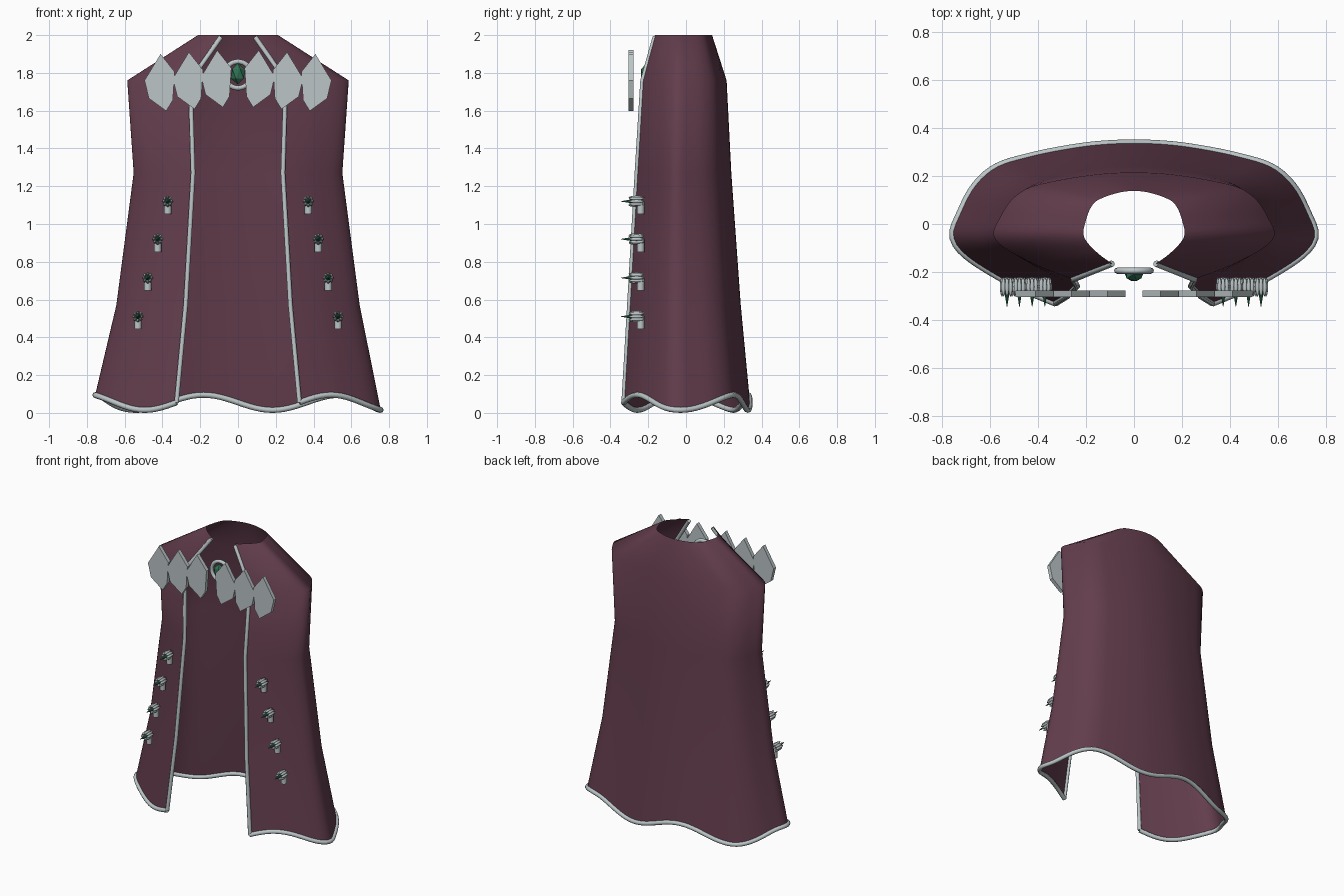
import bpy, bmesh, math
from mathutils import Vector

if "Cube" in bpy.data.objects:
    bpy.data.objects.remove(bpy.data.objects["Cube"])


def material(name, rgb):
    m = bpy.data.materials.new(name)
    m.diffuse_color = (*rgb, 1)
    m.use_nodes = True
    m.node_tree.nodes["Principled BSDF"].inputs["Base Color"].default_value = m.diffuse_color
    return m


CLOTH = material("plum cloth", (0.125, 0.047, 0.074))
SILVER = material("pale silver", (0.50, 0.56, 0.57))
GREEN = material("green gem", (0.03, 0.17, 0.09))


def add_mesh(name, bm, mat, smooth=None):
    me = bpy.data.meshes.new(name)
    bm.to_mesh(me)
    bm.free()
    me.materials.append(mat)
    ob = bpy.data.objects.new(name, me)
    bpy.context.collection.objects.link(ob)
    if smooth:
        bpy.ops.object.select_all(action='DESELECT')
        ob.select_set(True)
        bpy.context.view_layer.objects.active = ob
        bpy.ops.object.shade_smooth_by_angle(angle=math.radians(smooth))
    return ob


def add_tube(name, pts, radius):
    cu = bpy.data.curves.new(name, 'CURVE')
    cu.dimensions = '3D'
    cu.bevel_depth = radius
    cu.bevel_resolution = 2
    cu.use_fill_caps = True
    sp = cu.splines.new('POLY')
    sp.points.add(len(pts) - 1)
    for p, co in zip(sp.points, pts):
        p.co = (*co, 1)
    cu.materials.append(SILVER)
    ob = bpy.data.objects.new(name, cu)
    bpy.context.collection.objects.link(ob)


# Cloak cross-section: right half from front opening to centre back
HALF = [(.43, -1), (.58, -.86), (.74, -.68), (.93, -.40), (1, -.16), (.96, .12),
        (.88, .46), (.76, .70), (.58, .83), (.39, .92), (.2, .98), (0, 1)]
OUTLINE = [Vector(p) for p in HALF] + [Vector((-x, y)) for x, y in HALF[-2::-1]]


def catmull(pts, steps=8):
    out = []
    for i in range(len(pts) - 1):
        a, b = pts[max(i - 1, 0)], pts[i]
        c, d = pts[i + 1], pts[min(i + 2, len(pts) - 1)]
        for s in range(steps):
            t = s / steps
            out.append(.5 * (2 * b + (c - a) * t + (2 * a - 5 * b + 4 * c - d) * t * t
                             + (3 * b - a - 3 * c + d) * t ** 3))
    return out + [pts[-1]]


def resample(pts, n):
    # even spacing measured at hem proportions
    lens = [0]
    for p, q in zip(pts, pts[1:]):
        lens.append(lens[-1] + math.hypot((q.x - p.x) * .76, (q.y - p.y) * .335))
    out, j = [], 0
    for i in range(n + 1):
        target = lens[-1] * i / n
        while j < len(pts) - 2 and lens[j + 1] < target:
            j += 1
        f = (target - lens[j]) / (lens[j + 1] - lens[j])
        out.append(pts[j].lerp(pts[j + 1], f))
    return out


N = 96
PROFILE = resample(catmull(OUTLINE), N)
# height, half width, front y, back y
RINGS = [(2.0, .212, -.165, .138), (1.76, .587, -.23, .215), (1.27, .553, -.26, .24),
         (.57, .645, -.30, .29), (.055, .757, -.33, .338)]


def ring_points(index):
    z, rx, front, back = RINGS[index]
    pts = []
    for i, p in enumerate(PROFILE):
        wave = .04 * math.sin(8 * math.pi * i / N) if index == 4 else 0
        y = front + (back - front) * (p.y + 1) / 2
        pts.append(Vector((p.x * rx, y, z + wave)))
    return pts


rings = [ring_points(i) for i in range(len(RINGS))]

# Cloak sheet
bm = bmesh.new()
grid = [[bm.verts.new(p) for p in r] for r in rings]
for upper, lower in zip(grid, grid[1:]):
    for i in range(N):
        bm.faces.new((upper[i], lower[i], lower[i + 1], upper[i + 1]))
add_mesh("cloak", bm, CLOTH, 60)

# Trim along hem and both front edges
add_tube("hem_trim", rings[4], .015)
for side, i in (("right", 0), ("left", N)):
    edge = [r[i].copy() for r in rings]
    edge[0].z -= .012
    add_tube(side + "_front_trim", edge, .013)

# Collar plates: tilted hexagonal scales
HEX = [(0, .15), (-.085, .01), (-.062, -.085), (.03, -.152), (.065, -.095), (.075, .055)]
for side in (-1, 1):
    for k, (cx, cz) in enumerate([(.41, 1.75), (.26, 1.76), (.11, 1.77)]):
        bm = bmesh.new()
        face = bm.faces.new([bm.verts.new((side * (cx - x), -.305, cz + z)) for x, z in HEX])
        ext = bmesh.ops.extrude_face_region(bm, geom=[face])
        bmesh.ops.translate(bm, vec=(0, .027, 0),
                            verts=[g for g in ext["geom"] if isinstance(g, bmesh.types.BMVert)])
        bmesh.ops.recalc_face_normals(bm, faces=bm.faces)
        add_mesh("collar_plate_%s%d" % ("L" if side < 0 else "R", k + 1), bm, SILVER)

# Clasp ring and gem
bpy.ops.mesh.primitive_torus_add(major_radius=.07, minor_radius=.013, major_segments=32,
                                 minor_segments=8, location=(0, -.195, 1.79),
                                 rotation=(math.pi / 2, 0, 0))
clasp = bpy.context.object
clasp.name = "clasp_ring"
clasp.data.materials.append(SILVER)
bpy.ops.object.shade_smooth_by_angle(angle=math.radians(60))
bm = bmesh.new()
bmesh.ops.create_icosphere(bm, subdivisions=1, radius=1)
for v in bm.verts:
    v.co = (v.co.x * .042, -.21 + v.co.y * .032, 1.795 + v.co.z * .056)
add_mesh("clasp_gem", bm, GREEN)

# Studs: stem, ring of petals and a green spike
for side in (-1, 1):
    for k, (x, z) in enumerate([(.372, 1.12), (.425, .92), (.478, .715), (.53, .51)]):
        tag = "%s%d" % ("L" if side < 0 else "R", k + 1)
        c = Vector((side * x, -.262, z))
        bm = bmesh.new()
        bmesh.ops.create_cone(bm, cap_ends=True, segments=12, radius1=.019, radius2=.019, depth=.07)
        bmesh.ops.translate(bm, verts=bm.verts, vec=c + Vector((0, .022, -.032)))
        add_mesh("stud_stem_" + tag, bm, SILVER, 40)
        bm = bmesh.new()
        for j in range(8):
            a = j * math.tau / 8
            made = bmesh.ops.create_uvsphere(bm, u_segments=8, v_segments=6, radius=1)["verts"]
            for v in made:
                v.co = c + Vector((v.co.x * .009 + .021 * math.cos(a), v.co.y * .042,
                                   v.co.z * .009 + .021 * math.sin(a)))
        add_mesh("stud_petals_" + tag, bm, SILVER, 60)
        bm = bmesh.new()
        bmesh.ops.create_cone(bm, cap_ends=True, segments=8, radius1=.014, radius2=.001, depth=.08)
        for v in bm.verts:
            v.co = c + Vector((v.co.x, -.043 - v.co.z, v.co.y))
        bmesh.ops.recalc_face_normals(bm, faces=bm.faces)
        add_mesh("stud_spike_" + tag, bm, GREEN, 40)
